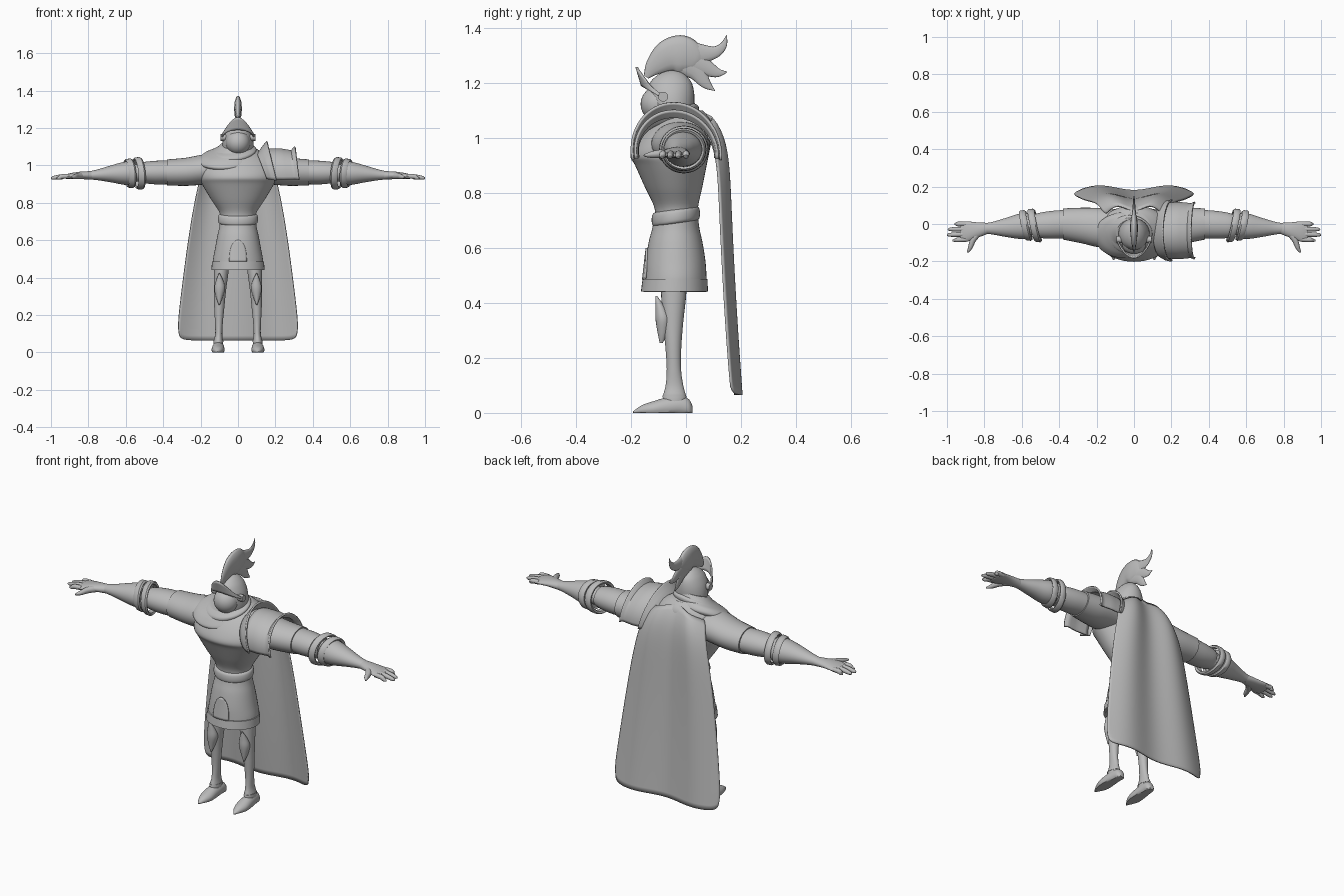
import bpy, bmesh, math
from mathutils import Matrix, Vector

cube = bpy.data.objects.get("Cube")
if cube:
    bpy.data.objects.remove(cube, do_unlink=True)

grey = bpy.data.materials.new("plain_grey")
grey.use_nodes = True
grey.diffuse_color = (0.5, 0.5, 0.5, 1)
bsdf = next(n for n in grey.node_tree.nodes if n.type == 'BSDF_PRINCIPLED')
bsdf.inputs["Base Color"].default_value = (0.5, 0.5, 0.5, 1)
bsdf.inputs["Roughness"].default_value = 0.8


def finish(obj, angle=40):
    bpy.ops.object.select_all(action='DESELECT')
    obj.select_set(True)
    bpy.context.view_layer.objects.active = obj
    if obj.type == 'CURVE':
        bpy.ops.object.convert(target='MESH')
        obj = bpy.context.object
    obj.data.materials.clear()
    obj.data.materials.append(grey)
    bpy.ops.object.shade_smooth_by_angle(angle=math.radians(angle))
    return obj


def mesh_object(name, bm, angle=40):
    bmesh.ops.recalc_face_normals(bm, faces=bm.faces)
    mesh = bpy.data.meshes.new(name)
    bm.to_mesh(mesh)
    bm.free()
    obj = bpy.data.objects.new(name, mesh)
    bpy.context.collection.objects.link(obj)
    return finish(obj, angle)


def smooth(rows, steps=5):
    """Catmull-Rom interpolation through a short list of tuples."""
    out = []
    for i in range(len(rows) - 1):
        a, b, c, d = (rows[max(0, min(len(rows) - 1, i + k))] for k in (-1, 0, 1, 2))
        for s in range(steps):
            t = s / steps
            out.append(tuple(q + 0.5 * t * (r - p + t * (2 * p - 5 * q + 4 * r - w + t * (3 * (q - r) + w - p)))
                             for p, q, r, w in zip(a, b, c, d)))
    return out + [tuple(rows[-1])]


def loft(name, axis, rings, n=32, steps=5, warp=None, closed=False):
    """Skin ellipses (position, centre a, centre b, radius a, radius b) along an axis."""
    bm = bmesh.new()
    loops = []
    for t, a, b, ra, rb in (smooth(rings, steps) if steps else rings):
        loop = []
        for k in range(n):
            ang = math.tau * k / n
            u, v = a + max(ra, 0.001) * math.cos(ang), b + max(rb, 0.001) * math.sin(ang)
            co = Vector({'x': (t, u, v), 'y': (u, t, v), 'z': (u, v, t)}[axis])
            loop.append(bm.verts.new(warp(co) if warp else co))
        loops.append(loop)
    pairs = list(zip(loops, loops[1:]))
    if closed:
        pairs.append((loops[-1], loops[0]))
    for low, high in pairs:
        for k in range(n):
            m = (k + 1) % n
            bm.faces.new((low[k], low[m], high[m], high[k]))
    if not closed:
        bm.faces.new(loops[0])
        bm.faces.new(loops[-1])
    return mesh_object(name, bm)


def sheet(name, nu, nv, func, thick):
    """Grid surface from func(u, v) with a little thickness."""
    bm = bmesh.new()
    g = [[bm.verts.new(func(i / nu, j / nv)) for j in range(nv + 1)] for i in range(nu + 1)]
    for i in range(nu):
        for j in range(nv):
            bm.faces.new((g[i][j], g[i + 1][j], g[i + 1][j + 1], g[i][j + 1]))
    obj = mesh_object(name, bm)
    mod = obj.modifiers.new("thickness", 'SOLIDIFY')
    mod.thickness = thick
    mod.offset = 0
    return obj


def tube(name, points, flat=1.0):
    """Tapered tube through (x, y, z, radius) points, optionally flattened in x."""
    cu = bpy.data.curves.new(name, 'CURVE')
    cu.dimensions = '3D'
    cu.bevel_depth = 1
    cu.bevel_resolution = 4
    cu.use_fill_caps = True
    sp = cu.splines.new('POLY')
    pts = smooth(points, 6)
    sp.points.add(len(pts) - 1)
    for p, (x, y, z, r) in zip(sp.points, pts):
        p.co = (x, y, z, 1)
        p.radius = max(r, 0.001)
    obj = bpy.data.objects.new(name, cu)
    bpy.context.collection.objects.link(obj)
    obj = finish(obj, 60)
    obj.data.transform(Matrix.Diagonal((flat, 1, 1, 1)))
    return obj


# Torso, belt and skirt
loft("torso", 'z', [(.70, 0, -.035, .095, .076), (.75, 0, -.036, .1, .08), (.82, 0, -.045, .145, .104),
                    (.90, 0, -.055, .192, .13), (.935, 0, -.06, .205, .142), (.98, 0, -.047, .205, .138),
                    (1.03, 0, -.025, .18, .125), (1.07, 0, -.01, .13, .1), (1.1, 0, -.01, .08, .07)], 48)
tilt = lambda c: c + Vector((0, 0, .14 * (c.y + .035)))
loft("belt", 'z', [(.69, 0, -.037, .098, .08), (.697, 0, -.037, .105, .086), (.715, 0, -.037, .107, .088),
                   (.733, 0, -.037, .104, .085), (.74, 0, -.037, .096, .077)], 40, 3, tilt)
loft("skirt", 'z', [(.44, 0, -.04, .13, .115), (.485, 0, -.038, .135, .113), (.55, 0, -.038, .124, .109),
                    (.62, 0, -.038, .111, .098), (.67, 0, -.037, .1, .086), (.72, 0, -.035, .094, .078)], 40)
loft("skirt_hem", 'z', [(.442, 0, -.042, .142, .122), (.487, 0, -.04, .139, .118),
                        (.487, 0, -.04, .13, .108), (.442, 0, -.042, .13, .11)], 40, 0, closed=True)


def flap_point(u, v):
    z = .485 + .115 * v
    x = (2 * u - 1) * .046 * math.sqrt(max(1 - v ** 2.5, .03))
    rx, ry = .135 - .02 * v, .115 - .013 * v
    return (x, -.038 - ry * math.sqrt(1 - (x / rx) ** 2) - .003, z)


sheet("skirt_front_flap", 10, 10, flap_point, .008)

# Head and helmet
loft("helmet", 'z', [(1.05, 0, -.045, .076, .072), (1.11, 0, -.05, .083, .08), (1.16, 0, -.055, .076, .085),
                     (1.2, 0, -.055, .058, .076), (1.225, 0, -.053, .038, .055), (1.24, 0, -.05, .018, .03),
                     (1.246, 0, -.05, .002, .003)])
bm = bmesh.new()
bmesh.ops.create_uvsphere(bm, u_segments=32, v_segments=20, radius=.065,
                          matrix=Matrix.Translation((0, -.1, 1.123)))
mesh_object("face", bm)


def visor_point(u, v):
    a = (u - .5) * math.pi
    c = max(math.cos(a), 0)
    low, high = 1.14 + .05 * c, 1.158 + .1 * c ** 1.5
    return (.088 * math.sin(a) * (1 - .25 * v * c), -.08 - (.08 + .02 * v) * c, low + (high - low) * v)


sheet("raised_visor", 28, 5, visor_point, .008)
for side, word in ((1, "left"), (-1, "right")):
    loft(word + "_visor_pivot", 'x', [(side * .065, -.083, 1.15, .018, .018), (side * .094, -.083, 1.15, .018, .018)],
         20, 0)

# Plume: a crest body with three curling tips
plume = {
    "plume_body": [(-.145, 1.222, .01), (-.115, 1.26, .035), (-.065, 1.297, .06), (-.015, 1.303, .07),
                   (.035, 1.29, .05), (.06, 1.28, .02)],
    "plume_top_tip": [(-.01, 1.31, .055), (.05, 1.306, .037), (.105, 1.312, .022), (.136, 1.337, .013),
                      (.148, 1.374, .001)],
    "plume_middle_tip": [(.0, 1.285, .05), (.06, 1.262, .033), (.112, 1.238, .018), (.15, 1.24, .001)],
    "plume_lower_tip": [(-.02, 1.28, .05), (.035, 1.245, .035), (.072, 1.198, .019), (.105, 1.172, .001)],
}
for name, path in plume.items():
    tube(name, [(0, y, z, r) for y, z, r in path], .3)

# Scarf lying lower at the front and toward the right shoulder
drape = lambda c: c + Vector((0, 0, .36 * (c.y + .05) + .06 * (c.x + .05)))
loft("scarf", 'z', [(1.025, -.055, -.06, .1, .08), (1.02, -.055, -.06, .14, .108), (1.038, -.055, -.06, .157, .122),
                    (1.062, -.05, -.057, .142, .108), (1.078, -.035, -.055, .115, .092),
                    (1.09, -.02, -.05, .1, .084), (1.11, -.01, -.05, .084, .075)], 40, 5, drape)
loft("scarf_upper_fold", 'z', [(1.065, -.02, -.055, .09, .08), (1.062, -.025, -.055, .115, .1),
                               (1.08, -.02, -.055, .118, .1), (1.095, -.01, -.05, .09, .08)], 40, 5, drape)


# Cape with soft folds
def cape_point(u, v):
    u = 2 * u - 1
    half = .15 + .18 * v ** .6
    back = .157 + .048 * v ** 1.6 - .06 * (1 - v) ** 14
    fold = -.013 * (math.cos(math.pi * u / .6) + 1) - .022 * u ** 4
    z = 1.085 - 1.02 * v + .03 * abs(u) ** 14 * v ** 6 - .05 * u * u * (1 - v) ** 4
    return (half * u * (1 - .05 * abs(u) ** 14 * v ** 20), back + fold, z)


sheet("cape", 48, 40, cape_point, .007)


# Layered shoulder armour on the left shoulder only
def shoulder_plate(name, profile, lean):
    def point(u, v):
        a = math.radians(-8 + 196 * u)
        s = v * (len(profile) - 1)
        i = min(int(s), len(profile) - 2)
        x, ry, rz = (p + (q - p) * (s - i) for p, q in zip(profile[i], profile[i + 1]))
        return (x + lean * (1 - math.sin(a)), -.035 + ry * math.cos(a) - .01 * math.sin(a), .945 + rz * math.sin(a))
    return sheet(name, 32, 12, point, .009)


shoulder_plate("shoulder_guard_inner", [(.105, .14, .115), (.13, .155, .15), (.155, .162, .183)], .045)
shoulder_plate("shoulder_guard_outer", [(.15, .145, .142), (.225, .148, .142), (.285, .142, .132), (.305, .15, .155)],
               .02)

# Arms, hands, legs and feet on both sides
for side, word in ((1, "left_"), (-1, "right_")):
    flip = lambda c, s=side: Vector((c.x * s, c.y, c.z))
    loft(word + "upper_sleeve", 'x', [(.06, -.025, .985, .1, .075), (.18, -.02, .978, .105, .08),
                                      (.28, -.008, .966, .095, .075), (.38, 0, .963, .083, .069)], warp=flip)
    loft(word + "lower_sleeve", 'x', [(.36, 0, .963, .076, .063), (.44, -.004, .962, .074, .063),
                                      (.5, -.007, .962, .068, .057), (.53, -.008, .962, .06, .05)], warp=flip)
    loft(word + "elbow", 'x', [(.5, -.008, .96, .052, .046), (.6, -.01, .96, .05, .046)], warp=flip)
    loft(word + "forearm", 'x', [(.555, -.01, .96, .07, .065), (.61, -.012, .958, .068, .061),
                                 (.68, -.018, .955, .052, .045), (.75, -.022, .95, .035, .029),
                                 (.8, -.024, .947, .027, .021)], warp=flip)

    # Tilted cuff bands
    slant = lambda c, s=side: Vector(((c.x + .22 * (c.y + .01) + .08 * (c.z - .958)) * s, c.y, c.z))
    for band, x, r in (("cuff_rim", .53, .088), ("cuff_band", .578, .08)):
        loft(word + band, 'x', [(x + dx, -.008, .958, r + dr, r - .003 + dr) for dx, dr in
                                ((-.018, -.004), (-.01, .002), (.012, 0), (.02, -.006), (.015, -.014), (-.014, -.014))],
             32, 0, slant, closed=True)
    loft(word + "palm", 'x', [(.78, -.023, .947, .029, .023), (.84, -.033, .947, .042, .02),
                              (.89, -.04, .944, .054, .016), (.92, -.041, .941, .054, .012),
                              (.93, -.041, .941, .046, .008)], warp=flip)
    for finger, y, tip in (("index", -.083, .97), ("middle", -.055, 1), ("ring", -.027, .995), ("little", 0, .96)):
        tube(word + finger + "_finger", [(side * .9, y, .943, .012), (side * .94, y * 1.02, .941, .0125),
                                         (side * (tip - .015), y * 1.05, .934, .01), (side * tip, y * 1.06, .931, .004)])
    tube(word + "thumb", [(side * .83, -.045, .945, .018), (side * .86, -.085, .943, .016),
                          (side * .875, -.125, .939, .012), (side * .89, -.152, .936, .004)])

    # Leg, boot and knee guard
    loft(word + "leg", 'z', [(.03, .105, -.042, .026, .04), (.06, .105, -.042, .025, .042), (.1, .103, -.042, .019, .032),
                             (.16, .102, -.044, .021, .026), (.24, .1, -.046, .027, .029),
                             (.33, .096, -.047, .032, .037), (.42, .09, -.045, .038, .045), (.5, .085, -.043, .042, .048)],
         24, 5, flip)
    loft(word + "ankle_band", 'z', [(.056, .105, -.042, .027, .044), (.066, .105, -.042, .026, .042)], 24, 0, flip)
    sole = lambda c, s=side: Vector(((c.x - .06 * (c.y + .04)) * s, c.y, max(c.z, 0)))
    loft(word + "foot", 'y', [(-.192, .1, .003, .003, .003), (-.16, .1, .01, .022, .018), (-.12, .102, .014, .034, .028),
                              (-.07, .104, .02, .033, .036), (-.02, .105, .024, .029, .036),
                              (.01, .105, .018, .025, .032), (.024, .105, .01, .012, .014)], 24, 5, sole)
    loft(word + "knee_guard", 'z', [(.255, .1, -.09, .003, .006), (.29, .1, -.085, .016, .018),
                                    (.34, .098, -.084, .029, .027), (.38, .098, -.092, .021, .019),
                                    (.425, .1, -.108, .002, .003)], 16, 5, flip)
